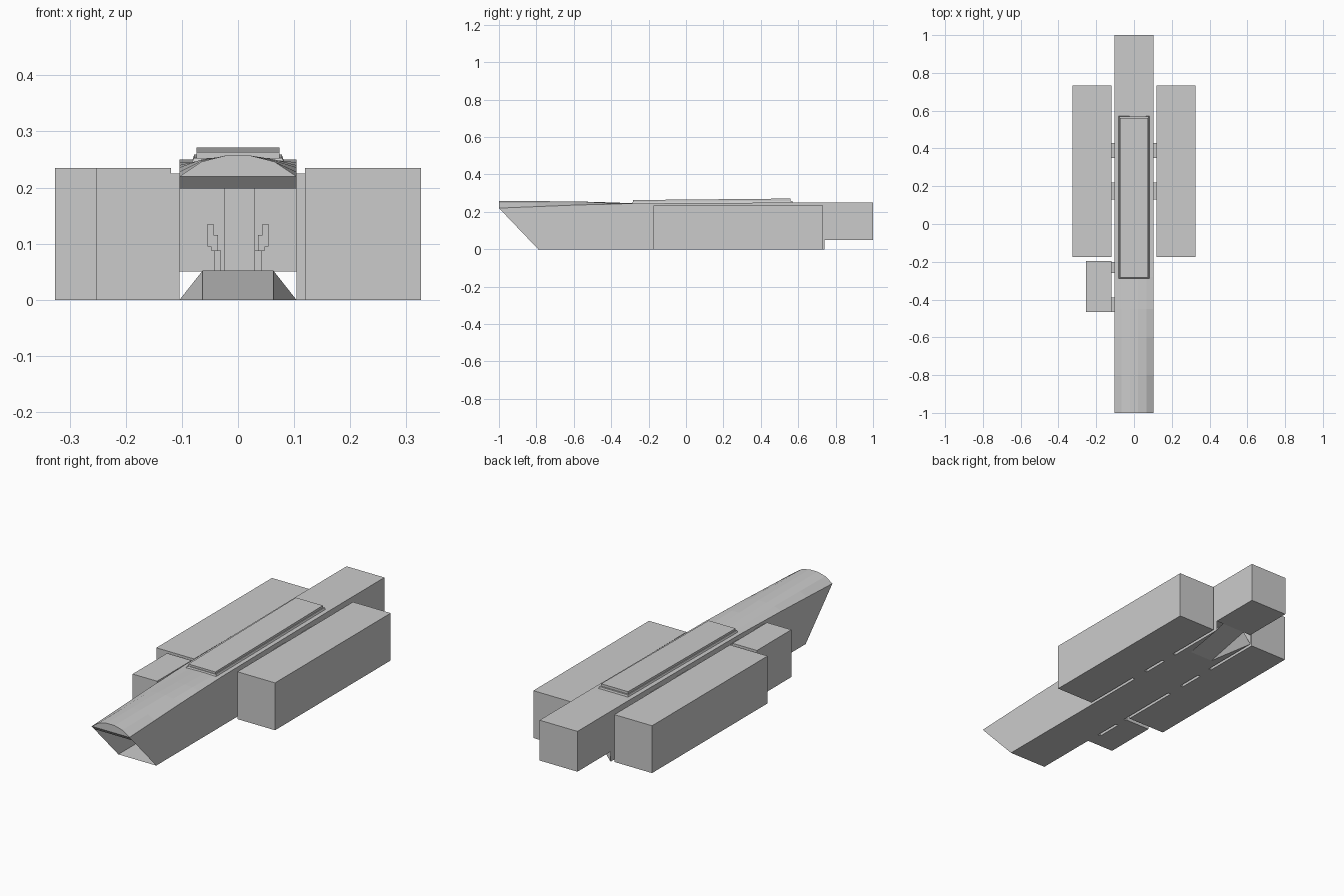
import bpy

if "Cube" in bpy.data.objects:
    bpy.data.objects.remove(bpy.data.objects["Cube"])


def mesh(name, verts, faces):
    me = bpy.data.meshes.new(name)
    me.from_pydata(verts, [], faces)
    me.update()
    ob = bpy.data.objects.new(name, me)
    bpy.context.collection.objects.link(ob)
    return ob


def box(name, x, y, z):
    v = [(a, b, c) for a in x for b in y for c in z]
    f = [(0, 1, 3, 2), (4, 6, 7, 5), (0, 4, 5, 1), (2, 3, 7, 6), (0, 2, 6, 4), (1, 5, 7, 3)]
    return mesh(name, v, f)


W = 0.104

# Side walls of the long hull, with raked open nose and stepped tail
side = [(-1, .22), (-.79, 0), (.74, 0), (.74, .05), (1, .05), (1, .25),
        (.6, .25), (-.28, .245), (-.6, .236)]
for s, n in ((-1, "left"), (1, "right")):
    pts = [(s * W, y, z) for y, z in side]
    mesh("hull_wall_" + n, pts, [tuple(range(len(pts)))])

# Crowned roof: faceted at the nose, blending to flat at the back
# each station: y, edge height, shoulder height, crown height
stations = [(-1, .22, .246, .257), (-.8, .228, .248, .257), (-.6, .236, .25, .256),
            (-.45, .24, .249, .252), (-.28, .245, .245, .246), (.6, .25, .25, .25), (1, .25, .25, .25)]
verts = []
for y, e, s, c in stations:
    verts += [(-W, y, e), (-.065, y, s), (-.022, y, c), (.022, y, c), (.065, y, s), (W, y, e)]
faces = [(i * 6 + j, i * 6 + j + 1, i * 6 + j + 7, i * 6 + j + 6)
         for i in range(len(stations) - 1) for j in range(5)]
faces.append((5, 4, 3, 2, 1, 0))
mesh("hull_roof", verts, faces)

# Nose lip and ceiling
mesh("ceiling", [(-W, -1, .22), (W, -1, .22), (W, -.979, .198), (-W, -.979, .198),
                 (W, 1, .198), (-W, 1, .198)], [(0, 1, 2, 3), (3, 2, 4, 5)])

# Floor with tapered ramp rising to the tail step
R = .063
mesh("floor", [(-W, -.79, 0), (W, -.79, 0), (W, .74, 0), (R, .5, 0), (-R, .5, 0), (-W, .74, 0),
               (R, .74, .052), (-R, .74, .052)],
     [(0, 1, 2, 3, 4, 5), (4, 3, 6, 7), (3, 2, 6), (5, 4, 7)])

# Tail underside and back wall
mesh("tail", [(-W, .74, .05), (W, .74, .05), (W, 1, .05), (-W, 1, .05), (W, 1, .25), (-W, 1, .25)],
     [(0, 3, 2, 1), (3, 5, 4, 2)])

# Interior pillar and small seats beside it
box("pillar", (-.025, .03), (.76, .98), (.052, .198))
for s, n in ((-1, "left"), (1, "right")):
    def xs(a, b):
        return sorted((s * a, s * b))
    box("seat_base_" + n, xs(.03, .043), (.78, .84), (.052, .088))
    box("seat_arm_" + n, xs(.036, .048), (.8, .83), (.088, .115))
    box("seat_head_" + n, xs(.044, .054), (.8, .83), (.095, .135))

# Roof hatch: flared base, slightly rising top panel
def slab(name, w0, w1, y0, y1, zb, zf, zr, inset):
    v = [(-w0, y0, zb), (w0, y0, zb), (w0, y1, zb), (-w0, y1, zb),
         (-w1, y0 + inset, zf), (w1, y0 + inset, zf), (w1, y1 - inset, zr), (-w1, y1 - inset, zr)]
    mesh(name, v, [(3, 2, 1, 0), (4, 5, 6, 7), (0, 1, 5, 4), (1, 2, 6, 5), (2, 3, 7, 6), (3, 0, 4, 7)])

slab("hatch_base", .083, .078, -.29, .572, .244, .253, .259, .004)
slab("hatch_panel", .074, .074, -.283, .56, .25, .263, .271, 0)

# Side rooms and their short connecting passages
box("right_room", (.119, .326), (-.175, .732), (0, .235))
box("left_room", (-.326, -.119), (-.175, .732), (0, .235))
box("small_left_room", (-.253, -.119), (-.465, -.195), (0, .235))
for y0, y1 in ((.13, .22), (.35, .43)):
    box("right_passage", (W, .119), (y0, y1), (0, .225))
    box("left_passage", (-.119, -W), (y0, y1), (0, .225))
for y0, y1 in ((-.26, -.2), (-.465, -.39)):
    box("small_room_passage", (-.119, -W), (y0, y1), (0, .225))
